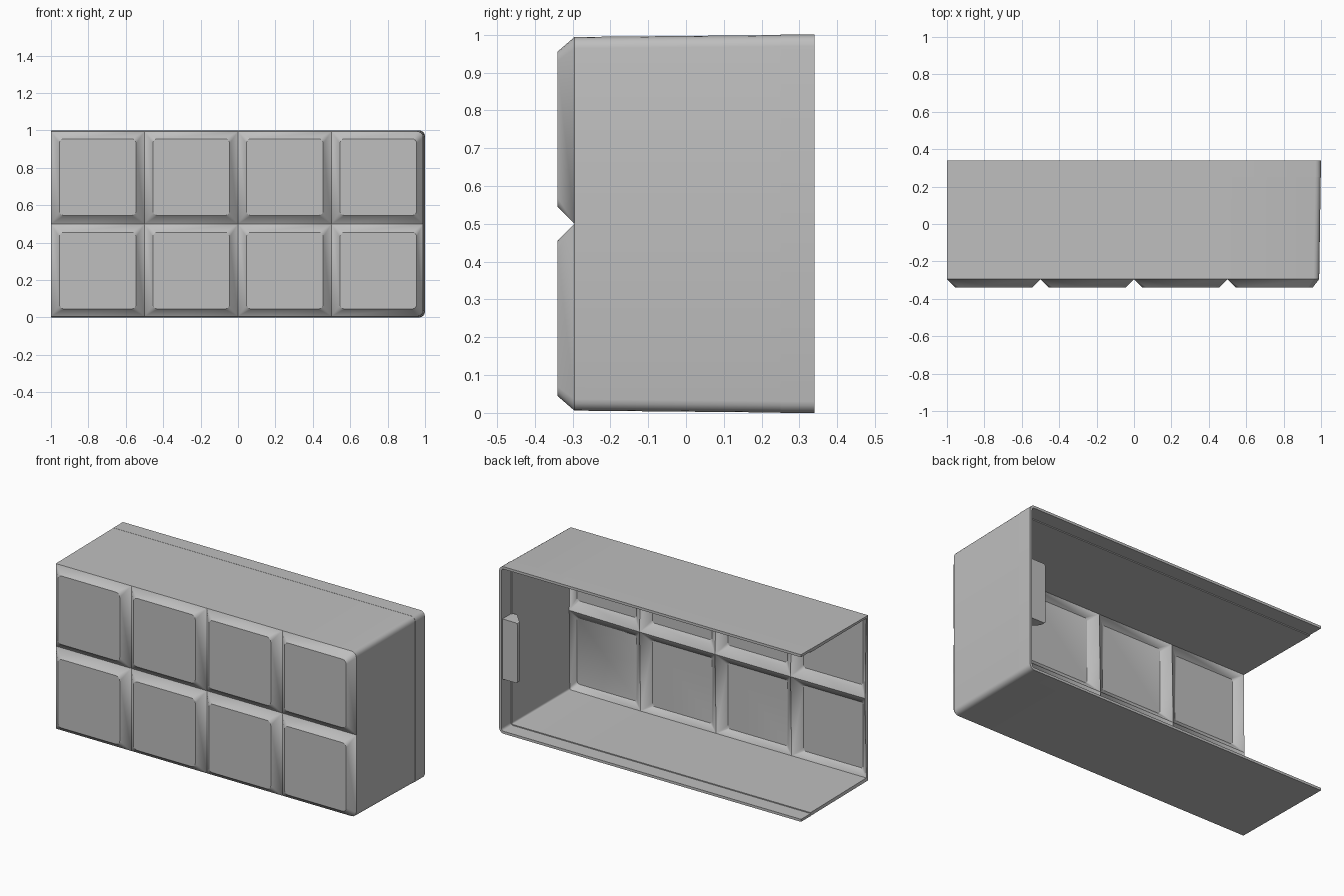
import bpy, bmesh, math

cube = bpy.data.objects.get("Cube")
if cube:
    bpy.data.objects.remove(cube, do_unlink=True)

grey = bpy.data.materials.new("plain grey")
grey.use_nodes = True
GREY = (0.52, 0.52, 0.52, 1)
grey.diffuse_color = GREY
grey.node_tree.nodes["Principled BSDF"].inputs["Base Color"].default_value = GREY

FRONT, GROOVE, SEAM, BACK = -0.34, -0.295, 0.25, 0.34
RIGHT, LOW, HIGH = 0.99, 0.006, 0.994      # drafted outline at the front
MARGIN, STEPS = 0.045, 4


def rounded_rect(x0, x1, z0, z1, radii):
    """Counterclockwise outline, corners from lower -x round to upper -x."""
    points = []
    corners = [(x0, z0, 1, 1), (x1, z0, -1, 1), (x1, z1, -1, -1), (x0, z1, 1, -1)]
    for k, ((x, z, sx, sz), r) in enumerate(zip(corners, radii)):
        for s in range(STEPS + 1):
            a = math.pi * (1 + k / 2 + s / STEPS / 2)
            points.append((x + sx * r + r * math.cos(a), z + sz * r + r * math.sin(a)))
    return points


def finish(name, bm, thickness=0):
    mesh = bpy.data.meshes.new(name)
    bm.to_mesh(mesh)
    bm.free()
    obj = bpy.data.objects.new(name, mesh)
    bpy.context.collection.objects.link(obj)
    mesh.materials.append(grey)
    bpy.ops.object.select_all(action='DESELECT')
    obj.select_set(True)
    bpy.context.view_layer.objects.active = obj
    if thickness:
        mod = obj.modifiers.new("wall", 'SOLIDIFY')
        mod.thickness = thickness
        mod.offset = -1
        bpy.ops.object.modifier_apply(modifier=mod.name)
    bpy.ops.object.shade_smooth_by_angle(angle=math.radians(30))
    return obj


def widen(x, z, amount):
    """Blend the drafted outline out to the full box size."""
    fx = 1 + amount * (2 / (RIGHT + 1) - 1)
    fz = 1 + amount * (1 / (HIGH - LOW) - 1)
    return -1 + (x + 1) * fx, 0.5 + (z - 0.5) * fz


# Eight raised front panels with sloping edges
bm = bmesh.new()
for col in range(4):
    for row in range(2):
        x0, z0 = -1 + col / 2, row / 2
        x1, z1 = x0 + 0.5, z0 + 0.5
        last = col == 3
        inner = rounded_rect(x0 + MARGIN, x1 - MARGIN, z0 + MARGIN, z1 - MARGIN, [0.025] * 4)
        radii = [0, 0.03 * (last and row == 0), 0.03 * (last and row == 1), 0]
        outer = rounded_rect(x0, RIGHT if last else x1, max(z0, LOW), min(z1, HIGH), radii)
        top = [bm.verts.new((x, FRONT, z)) for x, z in inner]
        low = [bm.verts.new((x, GROOVE, z)) for x, z in outer]
        bm.faces.new(top)
        for i in range(len(top)):
            j = (i + 1) % len(top)
            bm.faces.new((low[i], low[j], top[j], top[i]))
bmesh.ops.remove_doubles(bm, verts=bm.verts[:], dist=0.0005)

# Pull the outline back into walls; the -x end and the back stay open
rim = []
for edge in bm.edges:
    if edge.is_boundary and not all(v.co.x < -0.999 for v in edge.verts):
        loop = edge.link_loops[0]
        rim.append((loop.vert, loop.link_loop_next.vert))
outline = [[(v.co.x, v.co.z) for v in pair] for pair in rim]
back = {}
for pair in rim:
    for v in pair:
        if v not in back:
            x, z = widen(v.co.x, v.co.z, 0.85)
            back[v] = bm.verts.new((x, SEAM, z))
for a, b in rim:
    bm.faces.new((b, a, back[a], back[b]))
finish("case_body", bm, 0.02)

# Thinner lip behind the seam
bm = bmesh.new()
for a, b in outline:
    (ax, az), (bx, bz) = widen(*a, 1), widen(*b, 1)
    bm.faces.new([bm.verts.new(p) for p in
                  ((bx, SEAM, bz), (ax, SEAM, az), (ax, BACK, az), (bx, BACK, bz))])
bmesh.ops.remove_doubles(bm, verts=bm.verts[:], dist=0.0005)
finish("back_lip", bm, 0.015)

# Tapered catch inside the end wall
bm = bmesh.new()
plan = [(0.99, 0.33), (0.885, 0.33), (0.885, 0.31), (0.95, 0.24), (0.99, 0.24)]
base = bm.faces.new([bm.verts.new((x, y, 0.32)) for x, y in plan])
up = bmesh.ops.extrude_face_region(bm, geom=[base])
bmesh.ops.translate(bm, vec=(0, 0, 0.36),
                    verts=[g for g in up["geom"] if isinstance(g, bmesh.types.BMVert)])
corners = [e for e in bm.edges if all(v.co.x < 0.89 for v in e.verts)
           and abs(e.verts[0].co.y - e.verts[1].co.y) > 0.01]
bmesh.ops.bevel(bm, geom=corners, offset=0.012, segments=2, profile=0.5, affect='EDGES')
bmesh.ops.recalc_face_normals(bm, faces=bm.faces[:])
finish("end_catch", bm)
